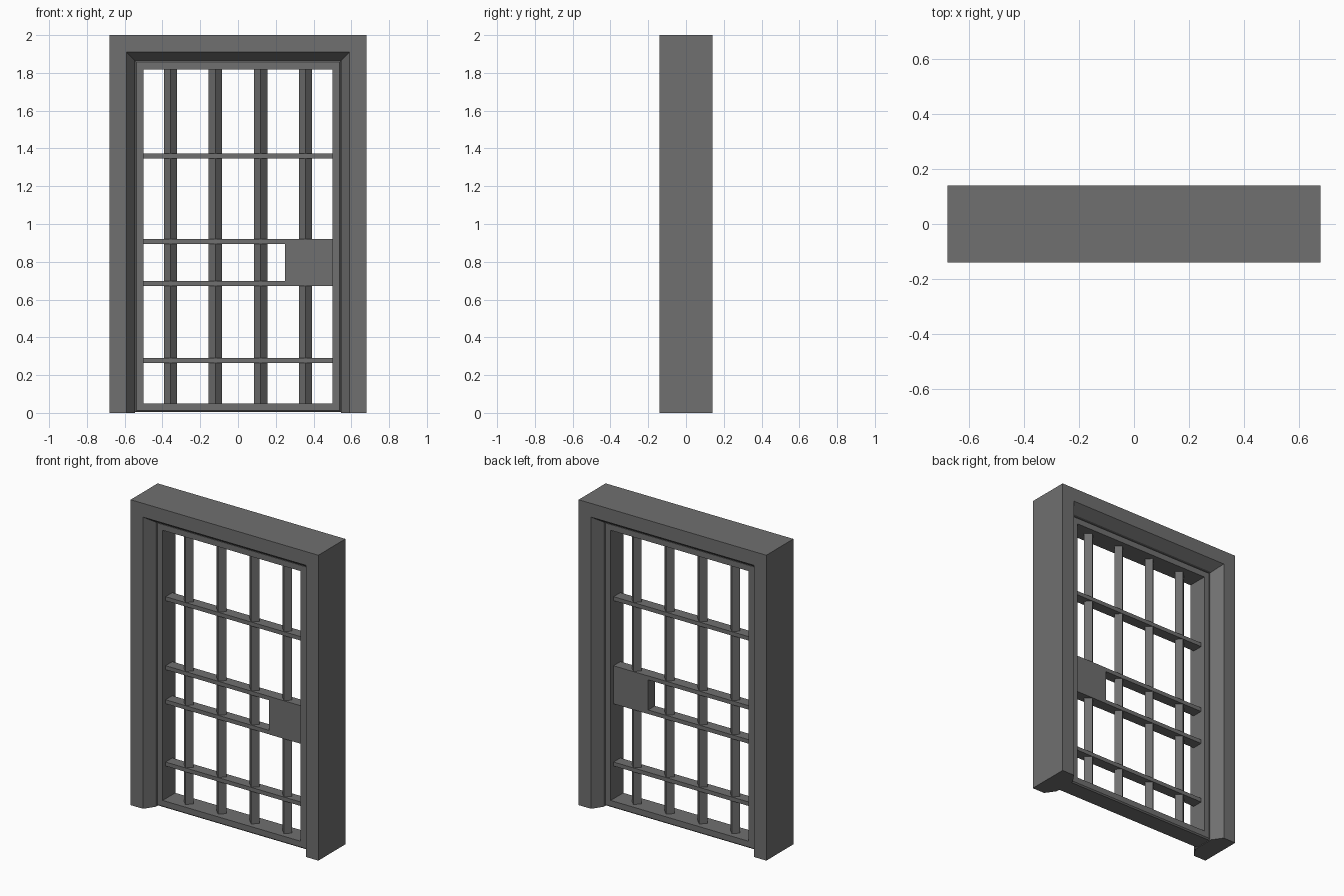
import bpy, bmesh, math

if "Cube" in bpy.data.objects:
    bpy.data.objects.remove(bpy.data.objects["Cube"])

iron = bpy.data.materials.new("dark_grey_iron")
iron.diffuse_color = (0.16, 0.16, 0.16, 1)
iron.use_nodes = True
iron.node_tree.nodes["Principled BSDF"].inputs["Base Color"].default_value = iron.diffuse_color


def finish(name, bm):
    bmesh.ops.recalc_face_normals(bm, faces=bm.faces)
    me = bpy.data.meshes.new(name)
    bm.to_mesh(me)
    bm.free()
    me.materials.append(iron)
    ob = bpy.data.objects.new(name, me)
    bpy.context.collection.objects.link(ob)
    return ob


def sweep(name, profile, station, closed):
    """Mitred sweep: profile holds (inset, y); station(inset) gives 4 (x, z) corners."""
    bm = bmesh.new()
    columns = [[bm.verts.new((x, y, z)) for x, z in station(t)] for t, y in profile]
    n = len(profile)
    for i in range(n):
        a, b = columns[i], columns[(i + 1) % n]
        for k in range(4 if closed else 3):
            m = (k + 1) % 4
            bm.faces.new((a[k], a[m], b[m], b[k]))
    if not closed:
        bm.faces.new([c[0] for c in columns])
        bm.faces.new([c[3] for c in columns])
    return finish(name, bm)


def box(name, x0, x1, y, z0, z1):
    bm = bmesh.new()
    bmesh.ops.create_cube(bm, size=1)
    for v in bm.verts:
        v.co = ((x0 + x1) / 2 + v.co.x * (x1 - x0), v.co.y * 2 * y,
                (z0 + z1) / 2 + v.co.z * (z1 - z0))
    return finish(name, bm)


# Outer door surround: two jambs and a lintel, chamfered on both sides
sweep("door_surround",
      [(0, -.14), (.09, -.14), (.135, -.075), (.135, .075), (.09, .14), (0, .14)],
      lambda t: [(-.68 + t, 0), (-.68 + t, 2 - t), (.68 - t, 2 - t), (.68 - t, 0)],
      False)

# Gate frame with small outer bevels
sweep("gate_frame",
      [(0, -.057), (.008, -.065), (.046, -.065), (.046, .065), (.008, .065), (0, .057)],
      lambda t: [(-.546 + t, .004 + t), (-.546 + t, 1.865 - t),
                 (.546 - t, 1.865 - t), (.546 - t, .004 + t)],
      True)

# Upright bars: square rods turned corner-forward
for i, x in enumerate((-.357, -.12, .12, .357)):
    bm = bmesh.new()
    bmesh.ops.create_cone(bm, cap_ends=True, segments=4, radius1=.035, radius2=.035, depth=1.79)
    for v in bm.verts:
        # snap the corners onto the x and y axes
        a = round(math.atan2(v.co.y, v.co.x) / (math.pi / 2) + .01) * math.pi / 2
        v.co = (x + .035 * math.cos(a), .035 * math.sin(a), v.co.z + .935)
    finish(f"upright_bar_{i + 1}", bm)

# Flat cross bars
for i, z in enumerate((.277, .685, .908, 1.36)):
    box(f"cross_bar_{i + 1}", -.505, .505, .035, z - .013, z + .013)

# Lock case
box("lock_case", .25, .505, .036, .672, .921)
